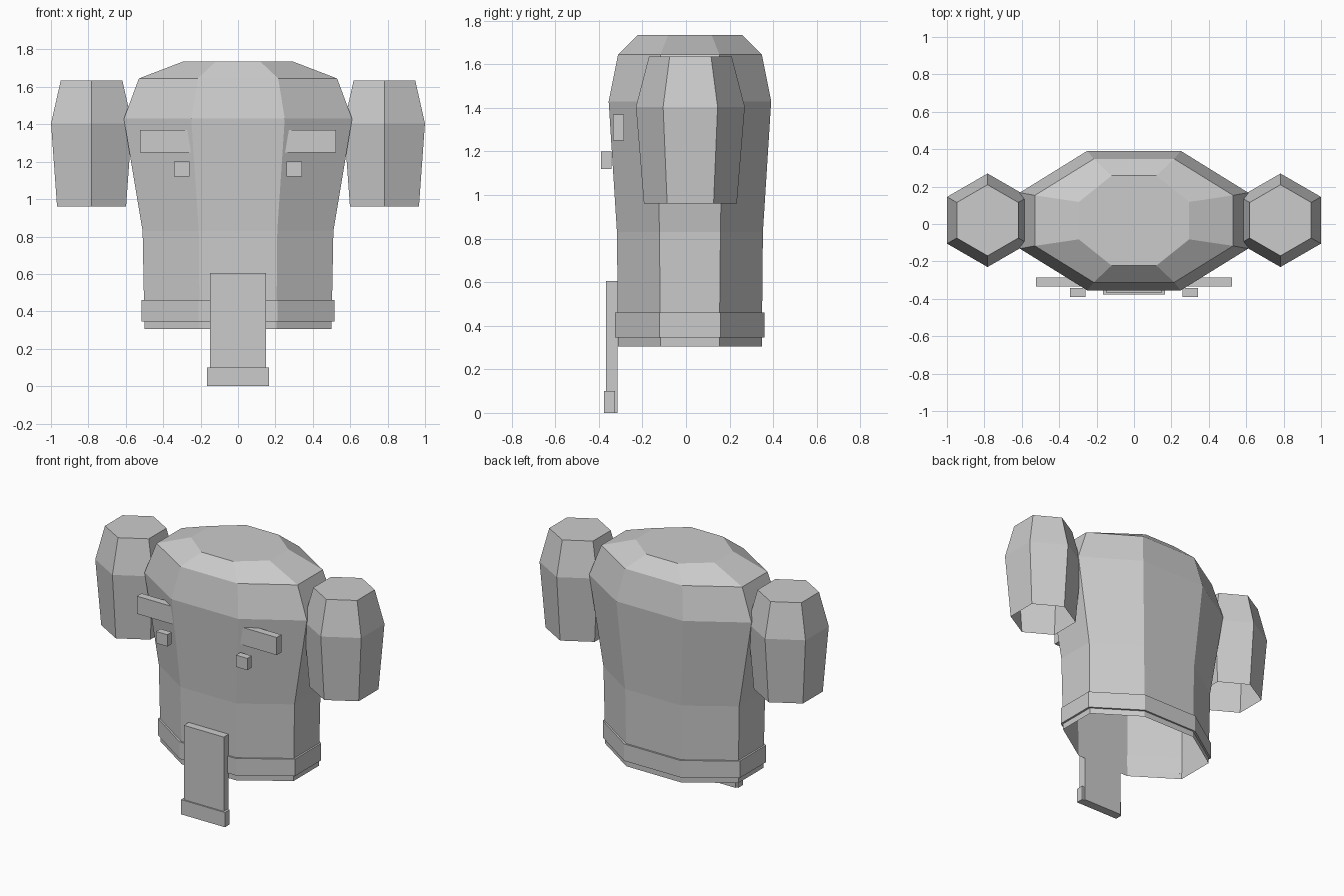
import bpy, bmesh, math

if "Cube" in bpy.data.objects:
    bpy.data.objects.remove(bpy.data.objects["Cube"])

grey = bpy.data.materials.new("plain grey")
grey.diffuse_color = (0.6, 0.6, 0.6, 1)
grey.use_nodes = True
grey.node_tree.nodes["Principled BSDF"].inputs["Base Color"].default_value = grey.diffuse_color
CY = 0.018  # y of the body's centre line


def finish(name, bm):
    bmesh.ops.recalc_face_normals(bm, faces=bm.faces)
    me = bpy.data.meshes.new(name)
    bm.to_mesh(me)
    bm.free()
    me.materials.append(grey)
    ob = bpy.data.objects.new(name, me)
    bpy.context.collection.objects.link(ob)
    return ob


def loft(name, rings, cap=True, closed=False):
    """Skin a list of rings; cap the last one or join it back to the first."""
    bm = bmesh.new()
    vr = [[bm.verts.new(p) for p in r] for r in rings]
    n = len(vr[0])
    pairs = list(zip(vr, vr[1:])) + ([(vr[-1], vr[0])] if closed else [])
    for a, b in pairs:
        for i in range(n):
            j = (i + 1) % n
            bm.faces.new((a[i], a[j], b[j], b[i]))
    if cap:
        bm.faces.new(vr[-1])
    return finish(name, bm)


def octagon(z, xo, xi, yo, yi):
    """Body section: side corners (xo, yi), front/back corners (xi, yo)."""
    q = [(xo, -yi), (xo, yi), (xi, yo), (-xi, yo),
         (-xo, yi), (-xo, -yi), (-xi, -yo), (xi, -yo)]
    return [(x, y + CY, z) for x, y in q]


def hexagon(x, z, r):
    return [(x + r * math.cos(math.radians(30 + 60 * k)),
             CY + 0.002 + r * math.sin(math.radians(30 + 60 * k)), z) for k in range(6)]


def box(name, x, y, z):
    bm = bmesh.new()
    bmesh.ops.create_cube(bm, size=1)
    for v in bm.verts:
        v.co = [r[0] if c < 0 else r[1] for c, r in zip(v.co, (x, y, z))]
    return finish(name, bm)


# Torso shell, open underneath
loft("torso", [octagon(0.305, 0.50, 0.205, 0.33, 0.135),
               octagon(0.83, 0.51, 0.21, 0.335, 0.14),
               octagon(1.43, 0.61, 0.25, 0.373, 0.15),
               octagon(1.645, 0.53, 0.215, 0.33, 0.135),
               octagon(1.735, 0.295, 0.12, 0.24, 0.10)])

# Belt band around the waist
outer, inner = (0.515, 0.212, 0.343, 0.14), (0.501, 0.205, 0.331, 0.135)
loft("belt", [octagon(0.345, *inner), octagon(0.345, *outer),
              octagon(0.46, *outer), octagon(0.46, *inner)], cap=False, closed=True)

# Front cloth panel and its hem
box("front_cloth", (-0.15, 0.15), (-0.367, -0.315), (0, 0.605))
box("cloth_hem", (-0.165, 0.165), (-0.376, -0.325), (0, 0.10))

# Shoulders, chest bars and studs on both sides
for side, s in (("left", -1), ("right", 1)):
    loft(side + "_shoulder", [hexagon(s * 0.783, 0.96, 0.213),
                              hexagon(s * 0.783, 1.405, 0.25),
                              hexagon(s * 0.783, 1.635, 0.19)])
    box(side + "_chest_bar", sorted((s * 0.225, s * 0.525)), (-0.335, -0.285), (1.25, 1.37))
    box(side + "_stud", sorted((s * 0.258, s * 0.343)), (-0.39, -0.343), (1.12, 1.20))
